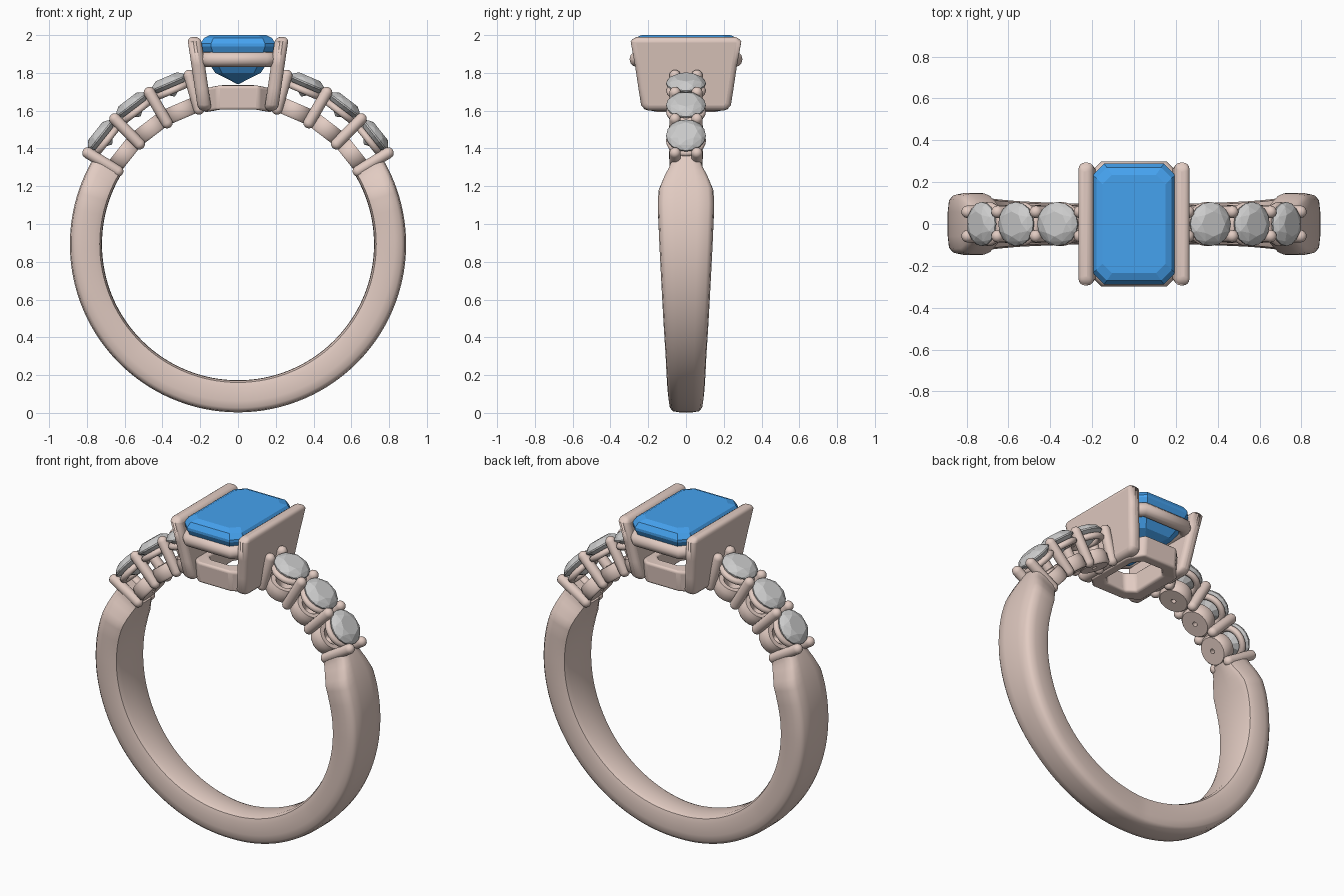
import bpy, bmesh
from math import sin, cos, pi, radians, sqrt
from mathutils import Matrix, Vector

if "Cube" in bpy.data.objects:
    bpy.data.objects.remove(bpy.data.objects["Cube"])

CZ, RI = 0.893, 0.72          # ring centre height, finger radius


def material(name, col):
    m = bpy.data.materials.new(name)
    m.diffuse_color = (*col, 1)
    m.use_nodes = True
    m.node_tree.nodes["Principled BSDF"].inputs["Base Color"].default_value = m.diffuse_color
    return m


GOLD = material("rose_metal", (0.76, 0.60, 0.54))
BLUE = material("blue_gem", (0.06, 0.36, 0.86))


def finish(name, bm, mat=None, matrix=None, smooth=None, bevel=0):
    bmesh.ops.remove_doubles(bm, verts=bm.verts, dist=1e-5)
    bmesh.ops.recalc_face_normals(bm, faces=bm.faces)
    me = bpy.data.meshes.new(name)
    bm.to_mesh(me)
    bm.free()
    ob = bpy.data.objects.new(name, me)
    bpy.context.collection.objects.link(ob)
    if mat:
        me.materials.append(mat)
    if matrix:
        ob.matrix_world = matrix
    if bevel:
        b = ob.modifiers.new("round", 'BEVEL')
        b.width, b.segments, b.limit_method = bevel, 4, 'ANGLE'
        b.angle_limit = radians(40)
    if smooth:
        bpy.ops.object.select_all(action='DESELECT')
        ob.select_set(True)
        bpy.context.view_layer.objects.active = ob
        bpy.ops.object.shade_smooth_by_angle(angle=radians(smooth))
    return ob


def skin(bm, rings, loop_rings):
    """Join equal closed rings of points with quads."""
    vs = [[bm.verts.new(p) for p in r] for r in rings]
    n = len(vs[0])
    for i in range(len(vs) if loop_rings else len(vs) - 1):
        a, b = vs[i], vs[(i + 1) % len(vs)]
        for j in range(n):
            k = (j + 1) % n
            bm.faces.new((a[j], a[k], b[k], b[j]))
    return vs


def lathe(name, prof, matrix, closed, n=24):
    bm = bmesh.new()
    skin(bm, [[(r * cos(2 * pi * k / n), r * sin(2 * pi * k / n), z) for k in range(n)]
              for r, z in prof], closed)
    return finish(name, bm, GOLD, matrix, 40)


def hull(name, pts, mat, matrix=None):
    bm = bmesh.new()
    for p in pts:
        bm.verts.new(p)
    bmesh.ops.convex_hull(bm, input=bm.verts)
    bmesh.ops.dissolve_limit(bm, angle_limit=radians(1), verts=bm.verts, edges=bm.edges)
    return finish(name, bm, mat, matrix)


def octagon(hx, hy, c, z):
    return [(hx, hy - c, z), (hx - c, hy, z), (c - hx, hy, z), (-hx, hy - c, z),
            (-hx, c - hy, z), (c - hx, -hy, z), (hx - c, -hy, z), (hx, c - hy, z)]


def radial(deg, r, y=0):
    a = radians(deg)
    return (Matrix.Translation((r * cos(a), y, CZ + r * sin(a)))
            @ Matrix.Rotation(pi / 2 - a, 4, 'Y'))


# Shank: a tapering section swept round the lower part of the ring
half = [(0, .72), (.7, .722), (.92, .732), (1, .76), (1, .83), (.95, .866), (.8, .884), (.4, .89)]
section = half + [(0, .89)] + [(-f, r) for f, r in half[:0:-1]]


def half_width(up):           # up = degrees above horizontal
    keys = [(-90, .088), (-45, .108), (0, .141), (14, .149), (20, .146), (25, .118), (29, .086), (33, .08)]
    for (a, wa), (b, wb) in zip(keys, keys[1:]):
        if up <= b:
            return wa + (wb - wa) * (up - a) / (b - a)
    return keys[-1][1]


rings = []
N = 123
for i in range(N + 1):
    deg = 32 - 244 * i / N
    up = deg if deg >= -90 else -180 - deg
    w, a = half_width(up), radians(deg)
    rings.append([(r * cos(a), f * w, CZ + r * sin(a)) for f, r in section])
bm = bmesh.new()
vs = skin(bm, rings, False)
bm.faces.new(vs[0])
bm.faces.new(vs[-1])
finish("shank", bm, GOLD, smooth=45)

# Round side stones, each in a drilled cup with a girdle ring
cup = [(.014, 0), (.08, 0), (.09, .012), (.09, .06), (.082, .085), (.055, .085), (.014, .03)]
ring = [(.087 + .019 * cos(k * pi / 5), .019 * sin(k * pi / 5)) for k in range(10)]
P = 0.03
prong = ([(P * cos(k * pi / 10), -P * sin(k * pi / 10)) for k in range(5, -1, -1)]
         + [(P * cos(k * pi / 10), .185 + P * sin(k * pi / 10)) for k in range(6)])


def circle(n, r, z, off=0):
    return [(r * cos(2 * pi * (k + off) / n), r * sin(2 * pi * (k + off) / n), z) for k in range(n)]


brilliant = (circle(8, .06, .034) + circle(8, .09, .019, .5) + circle(16, .105, 0)
             + circle(16, .105, -.008) + circle(8, .055, -.045, .5) + [(0, 0, -.08)])

for side, flip in (("right", False), ("left", True)):
    for i in range(4):
        d = 31.3 + 14.2 * i
        d = 180 - d if flip else d
        for s in (-1, 1):
            lathe(f"{side}_prong_{i}", prong, radial(d, .745, s * .058), False, 16)
        if i < 3:
            m = 38.4 + 14.2 * i
            m = 180 - m if flip else m
            hull(f"{side}_side_stone_{i}", brilliant, None, radial(m, .93))
            lathe(f"{side}_cup_{i}", cup, radial(m, .725), True)
            lathe(f"{side}_girdle_ring_{i}", ring, radial(m, .885), True)

# Step-cut centre stone
levels = [(.150, .235, .045, 2.0), (.180, .270, .05, 1.985), (.198, .288, .055, 1.955),
          (.198, .288, .055, 1.94), (.175, .26, .05, 1.88), (.12, .205, .035, 1.80),
          (.006, .09, .003, 1.742)]
hull("centre_stone", [p for hx, hy, c, z in levels for p in octagon(hx, hy, c, z)], BLUE)

# Slanted side plates that hold the centre stone
edge = [(.215, 1.60), (.238, 1.63), (.252, 1.72), (.27, 1.84), (.293, 1.965), (.28, 1.99)]
outline = edge + [(-y, z) for y, z in edge[::-1]]
for side, s in (("right", 1), ("left", -1)):
    bm = bmesh.new()
    mid = [(s * (.175 + .058 * (z - 1.6) / .39), y, z) for y, z in outline]
    vs = skin(bm, [[(x + t, y, z) for x, y, z in mid] for t in (-.036, .036)], False)
    bm.faces.new(vs[0])
    bm.faces.new(vs[1])
    finish(f"{side}_plate", bm, GOLD, smooth=40, bevel=.03)

# Gallery frame under the stone, bent to the finger radius
bm = bmesh.new()
sizes = [(.18, .225, .07, 1.613), (.18, .235, .07, 1.74), (.11, .165, .045, 1.74), (.11, .155, .045, 1.613)]
skin(bm, [octagon(*s) for s in sizes], True)
for v in bm.verts:
    v.co.z += sqrt(RI * RI - v.co.x ** 2) - RI
finish("gallery_frame", bm, GOLD, smooth=40, bevel=.014)

# Rounded rail round the stone below its girdle
cu = bpy.data.curves.new("stone_rail", 'CURVE')
cu.dimensions = '3D'
cu.bevel_depth, cu.bevel_resolution = .04, 4
sp = cu.splines.new('POLY')
pts = octagon(.19, .262, .05, 1.872)
sp.points.add(len(pts) - 1)
for p, co in zip(sp.points, pts):
    p.co = (*co, 1)
sp.use_cyclic_u = True
cu.materials.append(GOLD)
bpy.context.collection.objects.link(bpy.data.objects.new("stone_rail", cu))
